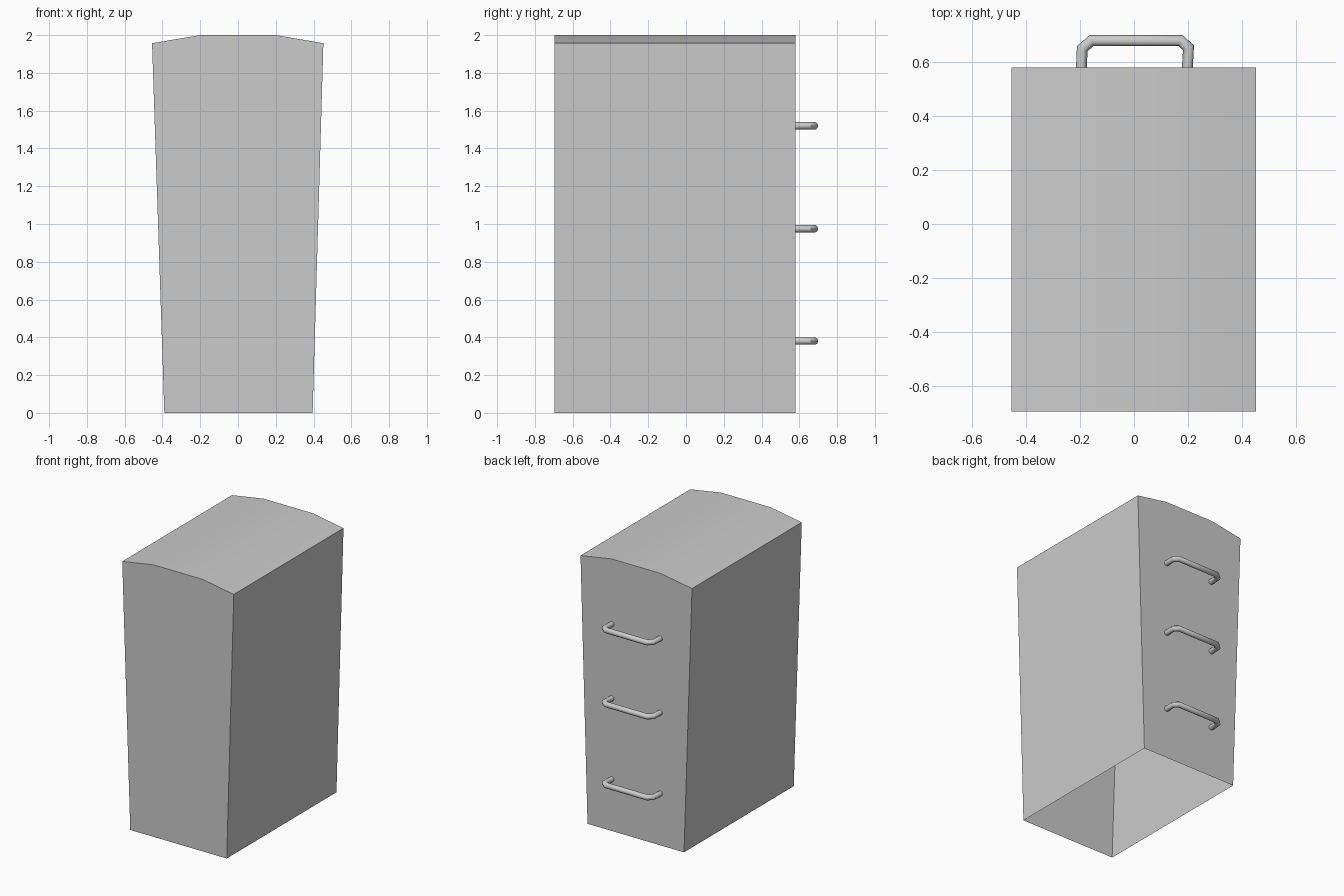
import bpy, bmesh, math
from mathutils import Vector

if "Cube" in bpy.data.objects:
    bpy.data.objects.remove(bpy.data.objects["Cube"])


def make_object(name, bm):
    bmesh.ops.recalc_face_normals(bm, faces=bm.faces)
    mesh = bpy.data.meshes.new(name)
    bm.to_mesh(mesh)
    bm.free()
    mesh.shade_smooth()
    mesh.set_sharp_from_angle(angle=math.radians(40))
    obj = bpy.data.objects.new(name, mesh)
    bpy.context.collection.objects.link(obj)
    return obj


# Tapered shell with a crowned top and an open underside
profile = [(-0.39, 0), (-0.455, 1.957), (-0.2, 2), (0.2, 2), (0.452, 1.957), (0.395, 0)]
bm = bmesh.new()
front = [bm.verts.new((x, -0.695, z)) for x, z in profile]
back = [bm.verts.new((x, 0.58, z)) for x, z in profile]
bm.faces.new(front)
bm.faces.new(back)
for i in range(len(profile) - 1):
    bm.faces.new((front[i], front[i + 1], back[i + 1], back[i]))
# the open shell still needs outward normals on every side
make_object("body_shell", bm)


# Bent tube handle: rings mitred along a flat path
def handle(name, z, path, radius=0.02, sides=10):
    pts = [Vector((x, y, 0)) for x, y in path]
    bm = bmesh.new()
    rings = []
    for i, p in enumerate(pts):
        d_in = (p - pts[max(i - 1, 0)]).normalized()
        d_out = (pts[min(i + 1, len(pts) - 1)] - p).normalized()
        tangent = (d_in + d_out).normalized()
        side = Vector((-tangent.y, tangent.x, 0))
        ref = d_out if d_out.length else d_in
        side /= max(tangent.dot(ref), 0.5)
        ring = []
        for k in range(sides):
            a = 2 * math.pi * k / sides
            ring.append(bm.verts.new(p + side * radius * math.cos(a)
                                     + Vector((0, 0, z + radius * math.sin(a)))))
        rings.append(ring)
    for r0, r1 in zip(rings, rings[1:]):
        for k in range(sides):
            n = (k + 1) % sides
            bm.faces.new((r0[k], r0[n], r1[n], r1[k]))
    return make_object(name, bm)


# Three handles on the back face
path = [(-0.195, 0.58), (-0.192, 0.65), (-0.158, 0.68),
        (0.173, 0.68), (0.202, 0.654), (0.198, 0.58)]
for name, z in (("lower_handle", 0.38), ("middle_handle", 0.975), ("upper_handle", 1.52)):
    handle(name, z, path)
